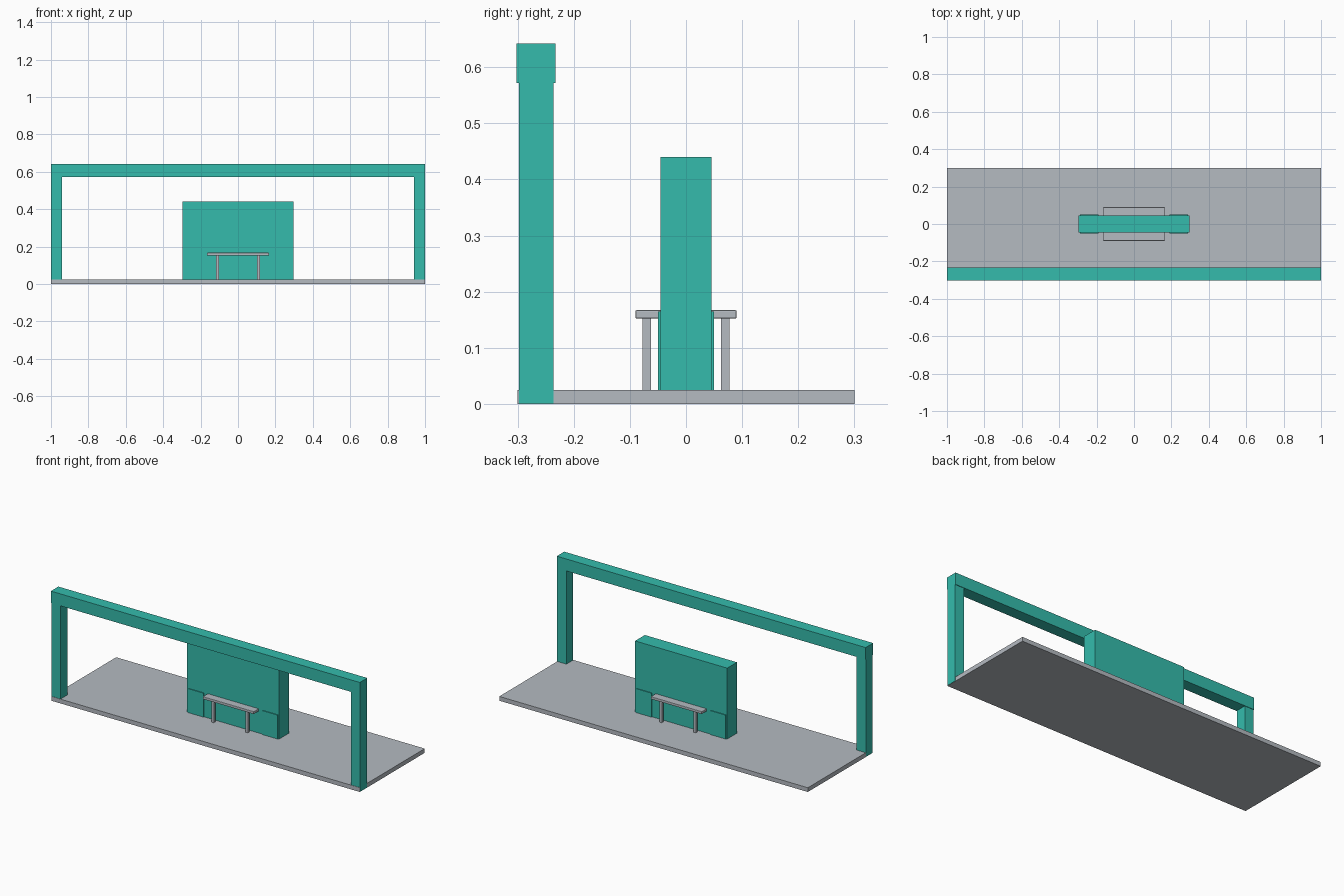
import bpy

if "Cube" in bpy.data.objects:
    bpy.data.objects.remove(bpy.data.objects["Cube"])


def material(name, rgb):
    m = bpy.data.materials.new(name)
    m.diffuse_color = (*rgb, 1)
    m.use_nodes = True
    m.node_tree.nodes["Principled BSDF"].inputs["Base Color"].default_value = m.diffuse_color
    return m


teal = material("teal_paint", (0.035, 0.50, 0.415))
grey = material("light_grey", (0.46, 0.495, 0.535))


def box(name, x, y, z, mat, bevel=0):
    """Box from (min, max) ranges on each axis."""
    bpy.ops.mesh.primitive_cube_add(size=1, location=[sum(r) / 2 for r in (x, y, z)])
    ob = bpy.context.object
    ob.name = name
    ob.scale = [r[1] - r[0] for r in (x, y, z)]
    bpy.ops.object.transform_apply(location=False, rotation=False, scale=True)
    ob.data.materials.append(mat)
    if bevel:
        b = ob.modifiers.new("soft_edges", 'BEVEL')
        b.width = bevel
        b.segments = 2
    return ob


# Floor slab
box("floor_slab", (-0.999, 0.999), (-0.3, 0.3), (0, 0.025), grey)

# Front frame: top beam and corner posts
box("top_beam", (-1, 1), (-0.302, -0.233), (0.572, 0.642), teal)
for side, s in (("left", -1), ("right", 1)):
    box(f"{side}_post", sorted((s * 0.94, s * 1.0)), (-0.298, -0.236),
        (0.001, 0.573), teal)

# Central wall with a low plinth block at each end
box("centre_wall", (-0.298, 0.298), (-0.045, 0.045), (0.001, 0.44), teal)
for side, s in (("left", -1), ("right", 1)):
    box(f"{side}_plinth", sorted((s * 0.19, s * 0.29)), (-0.05, 0.05),
        (0.02, 0.165), teal)

# Bench running through the wall, with two legs on each face
box("bench_seat", (-0.165, 0.165), (-0.09, 0.09), (0.152, 0.167), grey, 0.002)
for sx in (-1, 1):
    for sy in (-1, 1):
        cx, cy, h = sx * 0.11, sy * 0.07, 0.0072
        box("bench_leg", (cx - h, cx + h), (cy - h, cy + h), (0.02, 0.153), grey)
